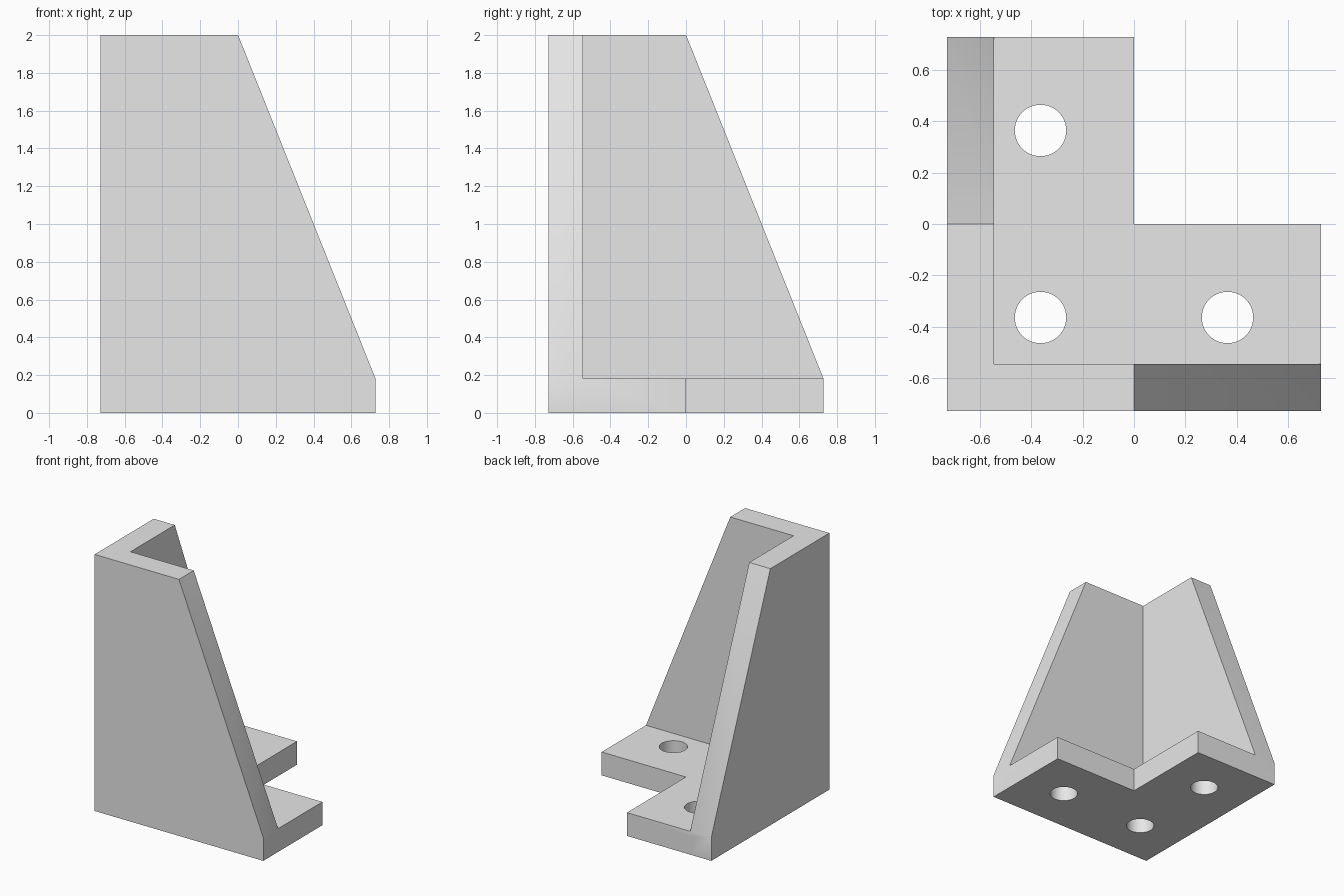
import bpy
import bmesh
from mathutils import Vector

cube = bpy.data.objects.get("Cube")
if cube:
    bpy.data.objects.remove(cube, do_unlink=True)

H = 8 / 11        # half of the footprint
T = 2 / 11        # plate and wall thickness
TOP = 2.0
HOLE_R = 0.1

grey = bpy.data.materials.new("plain grey")
grey.use_nodes = True
grey.diffuse_color = (0.8, 0.8, 0.8, 1)
grey.node_tree.nodes["Principled BSDF"].inputs["Base Color"].default_value = (0.8, 0.8, 0.8, 1)


def prism(name, outline, direction):
    """Extrude a flat outline along a direction into a closed solid."""
    bm = bmesh.new()
    face = bm.faces.new([bm.verts.new(p) for p in outline])
    new = bmesh.ops.extrude_face_region(bm, geom=[face], use_keep_orig=True)["geom"]
    bmesh.ops.translate(bm, vec=Vector(direction),
                        verts=[v for v in new if isinstance(v, bmesh.types.BMVert)])
    bmesh.ops.recalc_face_normals(bm, faces=bm.faces)
    mesh = bpy.data.meshes.new(name)
    bm.to_mesh(mesh)
    bm.free()
    mesh.materials.append(grey)
    obj = bpy.data.objects.new(name, mesh)
    bpy.context.collection.objects.link(obj)
    return obj


def combine(target, tool, operation):
    """Apply an exact boolean and remove the tool."""
    mod = target.modifiers.new(operation.lower(), "BOOLEAN")
    mod.operation, mod.solver, mod.object = operation, "EXACT", tool
    bpy.ops.object.select_all(action="DESELECT")
    bpy.context.view_layer.objects.active = target
    target.select_set(True)
    bpy.ops.object.modifier_apply(modifier=mod.name)
    bpy.data.objects.remove(tool, do_unlink=True)


# L-shaped foot plate
corners = [(-H, -H), (H, -H), (H, 0), (0, 0), (0, H), (-H, H)]
bracket = prism("corner_bracket", [(x, y, 0) for x, y in corners], (0, 0, T))

# Two tapering upright walls meeting at the corner
taper = [(-H, 0), (H, 0), (H, T), (0, TOP), (-H, TOP)]
front_wall = prism("front_wall", [(a, -H, z) for a, z in taper], (0, T, 0))
side_wall = prism("side_wall", [(-H, a, z) for a, z in taper], (T, 0, 0))
for wall in (front_wall, side_wall):
    combine(bracket, wall, "UNION")

# Three bolt holes through the foot plate
for x, y in ((-H / 2, -H / 2), (H / 2, -H / 2), (-H / 2, H / 2)):
    bpy.ops.mesh.primitive_cylinder_add(vertices=48, radius=HOLE_R, depth=T * 2,
                                        location=(x, y, T / 2))
    cutter = bpy.context.object
    cutter.name = "hole_cutter"
    cutter.hide_render = True
    cutter.data.materials.append(grey)
    combine(bracket, cutter, "DIFFERENCE")

bpy.ops.object.shade_smooth_by_angle()
